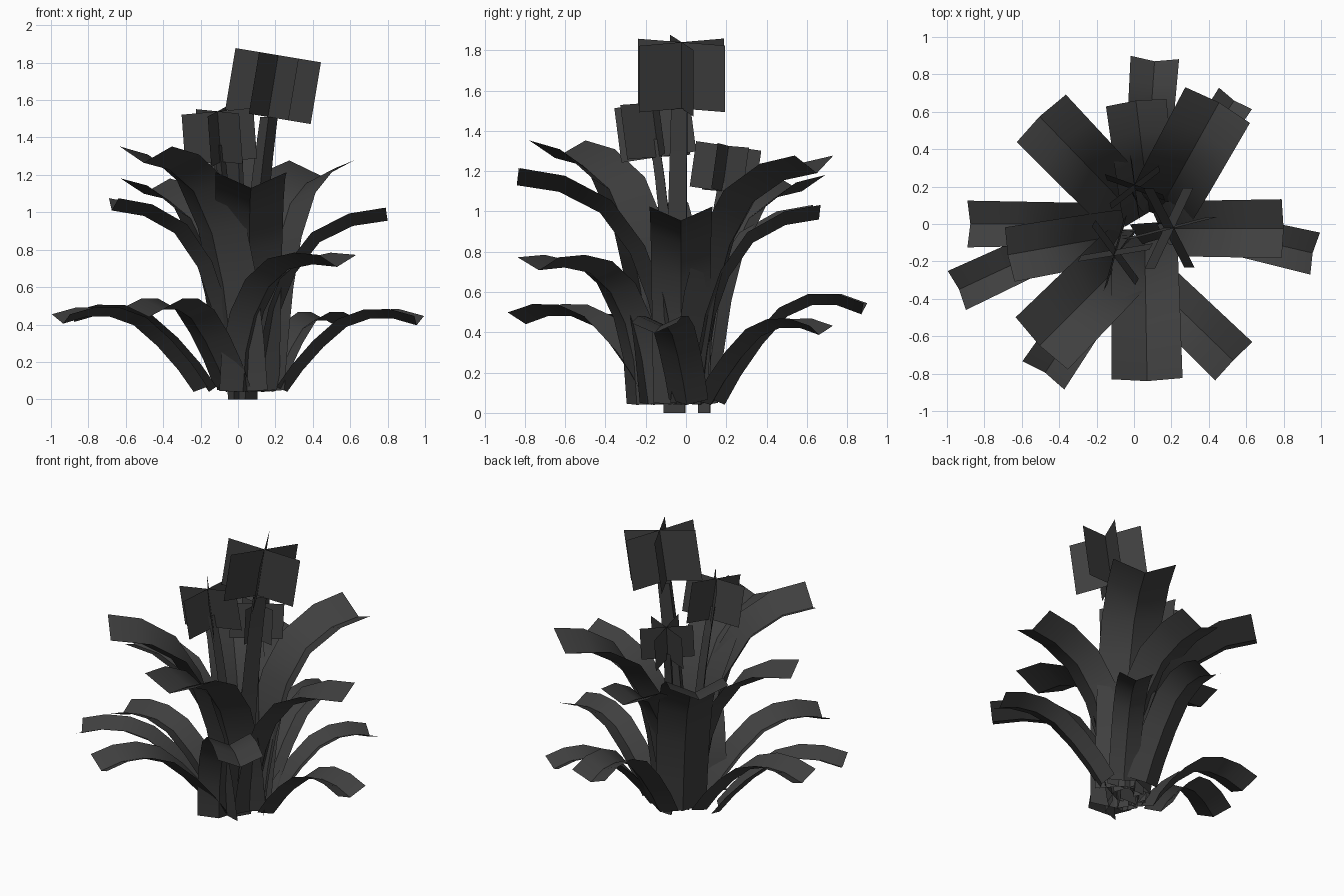
import bpy
import math
from mathutils import Vector

cube = bpy.data.objects.get("Cube")
if cube:
    bpy.data.objects.remove(cube, do_unlink=True)


def make_material(name, value):
    mat = bpy.data.materials.new(name)
    mat.use_nodes = True
    colour = (value, value, value, 1)
    mat.diffuse_color = colour
    mat.node_tree.nodes["Principled BSDF"].inputs["Base Color"].default_value = colour
    return mat


LEAF = make_material("charcoal leaf", 0.05)
FLOWER = make_material("charcoal flower", 0.05)
UP = Vector((0, 0, 1))


def make_object(name, verts, faces, mat, smooth=False):
    mesh = bpy.data.meshes.new(name)
    mesh.from_pydata(verts, [], faces)
    mesh.materials.append(mat)
    if smooth:
        mesh.shade_smooth()
        mesh.set_sharp_from_angle(angle=math.radians(30))
    obj = bpy.data.objects.new(name, mesh)
    bpy.context.collection.objects.link(obj)
    return obj


# Leaf arcs: outward and upward fractions from base to tip
TALL = [(0, 0), (.05, .22), (.13, .47), (.25, .69), (.45, .875), (.72, .97), (1, 1)]
MIDDLE = [(0, 0), (.03, .32), (.12, .60), (.27, .83), (.48, .97), (.74, 1.01), (1, .99)]
LOW = [(0, 0), (.12, .29), (.28, .60), (.46, .87), (.64, .98), (.82, .98), (1, .89)]


def leaf(name, tip, angle, length, height, width, arc):
    """Folded strip that rises from the base and arches outward to the tip."""
    a = math.radians(angle)
    out = Vector((math.cos(a), math.sin(a), 0))
    side = Vector((-out.y, out.x, 0))
    base = Vector((tip[0], tip[1], 0.04)) - out * length
    path = [base + out * length * r + UP * (height - 0.04) * z for r, z in arc]
    verts, faces = [], []
    for i, p in enumerate(path):
        along = (path[min(i + 1, len(path) - 1)] - path[max(i - 1, 0)]).normalized()
        inner = side.cross(along) * -1
        half = width / 2 * (0.87 + 0.13 * i / (len(path) - 1))
        lift = inner * half * 0.45
        verts += [p + side * half + lift, p, p - side * half + lift]
        if i:
            k = 3 * i
            faces += [(k - 3, k - 2, k + 1, k), (k - 2, k - 1, k + 2, k + 1)]
    make_object(name, verts, faces, LEAF, True)


# Tall inner leaves
leaf("tall_leaf_back_left", (.455, .65), 61, .66, 1.19, .395, TALL)
leaf("tall_leaf_back_right", (-.505, .575), 134, .66, 1.10, .365, TALL)
leaf("tall_leaf_front_right", (-.505, -.65), 225, .69, 1.265, .395, TALL)
leaf("tall_leaf_front", (.07, -.84), 271, .75, 1.13, .38, TALL)
leaf("tall_leaf_left", (.80, -.025), 0, .66, .955, .315, TALL)
leaf("tall_leaf_right", (-.675, -.165), 190, .62, 1.01, .295, TALL)
leaf("tall_leaf_back", (.01, .66), 97, .60, .96, .325, TALL)

# Arching outer leaves
leaf("middle_leaf_front_left", (.53, -.73), 316, .70, .715, .285, MIDDLE)
leaf("low_leaf_front_right", (-.475, -.795), 236, .75, .49, .27, LOW)
leaf("low_leaf_far_right", (-.935, -.35), 205, .77, .45, .23, LOW)
leaf("low_leaf_right", (-.875, 0), 180, .72, .46, .25, LOW)
leaf("low_leaf_left", (.955, -.155), 347, .71, .44, .23, LOW)
leaf("low_leaf_back", (.11, .87), 86, .68, .545, .26, LOW)
leaf("low_leaf_back_left", (.535, .66), 57, .64, .43, .21, LOW)


def stem(name, foot, bend, top, radius):
    """Tapered three-sided stalk along a bent path."""
    foot, bend, top = Vector(foot), Vector(bend), Vector(top)
    verts, faces, steps = [], [], 6
    for i in range(steps + 1):
        t = i / steps
        p = foot * (1 - t) ** 2 + bend * 2 * t * (1 - t) + top * t * t
        for j in range(3):
            a = math.tau * j / 3 + 0.5
            verts.append(p + Vector((math.cos(a), math.sin(a), 0)) * radius * (1 - 0.25 * t))
            if i:
                k, n = 3 * i - 3, (j + 1) % 3
                faces.append((k + j, k + n, k + n + 3, k + j + 3))
    make_object(name, verts, faces, LEAF)


def flower(name, low, high, width, angles):
    """Upright cards crossing on one leaning axis."""
    low, high = Vector(low), Vector(high)
    axis = (high - low).normalized()
    verts, faces = [], []
    for angle in angles:
        a = math.radians(angle)
        d = Vector((math.cos(a), math.sin(a), 0))
        d = (d - axis * d.dot(axis)).normalized() * width / 2
        k = len(verts)
        verts += [low - d, low, low + d, high + d, high, high - d]
        faces += [(k, k + 1, k + 4, k + 5), (k + 1, k + 2, k + 3, k + 4)]
    make_object(name, verts, faces, FLOWER)


# Three flower stalks and their crossed-card blossoms
stem("tall_stem", (.04, -.04, 0), (.08, -.03, .9), (.165, -.02, 1.51), .072)
stem("middle_stem", (-.02, -.05, 0), (-.04, -.06, .8), (-.1, -.15, 1.36), .04)
stem("short_stem", (.06, .10, 0), (.03, .10, .7), (0, .19, 1.14), .04)
flower("tall_flower", (.16, -.022, 1.51), (.215, -.022, 1.84), .478, (14, 64, 118))
flower("middle_flower", (-.09, -.135, 1.27), (-.11, -.17, 1.54), .39, (10, 74, 126))
flower("short_flower", (.01, .18, 1.10), (0, .212, 1.325), .33, (-20, 38, 98))
